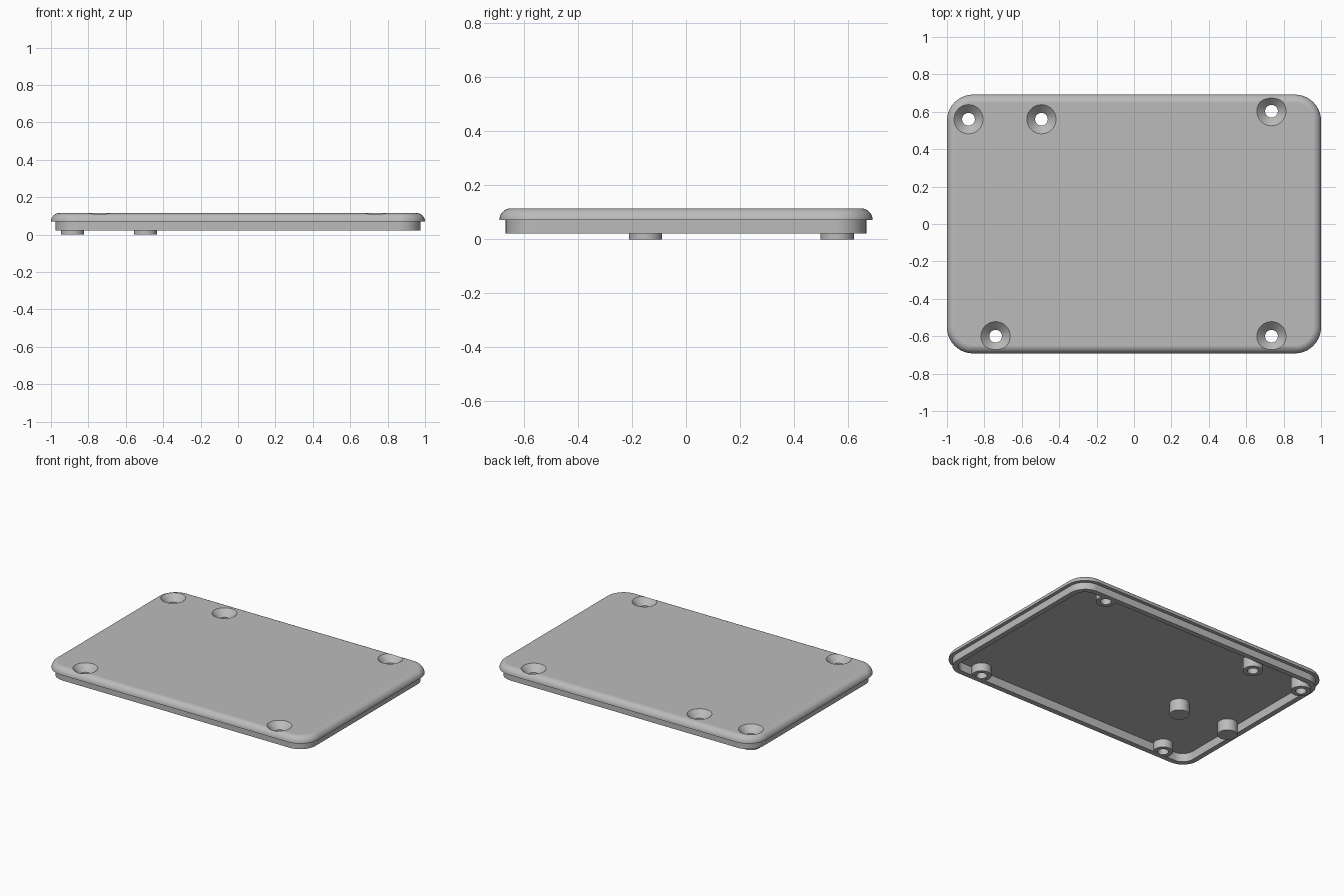
import bpy, bmesh, math

cube = bpy.data.objects.get("Cube")
if cube:
    bpy.data.objects.remove(cube, do_unlink=True)

grey = bpy.data.materials.new("light_grey")
grey.use_nodes = True
grey.diffuse_color = (0.5, 0.5, 0.5, 1)
grey.node_tree.nodes["Principled BSDF"].inputs["Base Color"].default_value = (0.5, 0.5, 0.5, 1)

TOP, LIP, RIM, FLOOR = 0.115, 0.071, 0.022, 0.08
HALF_X, HALF_Y, CORNER = 1.0, 0.692, 0.14
BOSS_R, HOLE_R, SINK_R = 0.062, 0.034, 0.078


def rounded_rect(inset, z, steps=10):
    """Outline of the lid, moved inwards by inset."""
    r = CORNER - inset
    points = []
    for quarter, (sx, sy) in enumerate([(1, 1), (-1, 1), (-1, -1), (1, -1)]):
        for i in range(steps + 1):
            a = (quarter + i / steps) * math.pi / 2
            points.append((sx * (HALF_X - CORNER) + r * math.cos(a),
                           sy * (HALF_Y - CORNER) + r * math.sin(a), z))
    return points


def circle(x, y, r, z, sides=40):
    turn = 2 * math.pi / sides
    return [(x + r * math.cos(i * turn), y + r * math.sin(i * turn), z) for i in range(sides)]


def loft(bm, outlines):
    """Closed skin through a stack of outlines, capped at both ends."""
    rings = [[bm.verts.new(p) for p in outline] for outline in outlines]
    for a, b in zip(rings, rings[1:]):
        for i in range(len(a)):
            j = (i + 1) % len(a)
            bm.faces.new((a[i], a[j], b[j], b[i]))
    bm.faces.new(rings[0][::-1])
    bm.faces.new(rings[-1])


def finish(bm, name):
    bmesh.ops.recalc_face_normals(bm, faces=bm.faces)
    mesh = bpy.data.meshes.new(name)
    bm.to_mesh(mesh)
    bm.free()
    mesh.materials.append(grey)
    obj = bpy.data.objects.new(name, mesh)
    bpy.context.collection.objects.link(obj)
    return obj


def select(obj):
    bpy.ops.object.select_all(action='DESELECT')
    obj.select_set(True)
    bpy.context.view_layer.objects.active = obj


def peg(name, x, y, z_low):
    bm = bmesh.new()
    loft(bm, [circle(x, y, BOSS_R, z_low), circle(x, y, BOSS_R, FLOOR + 0.005)])
    return finish(bm, name)


# Lid: recessed floor, thin rim, overhanging lip and rounded top edge
bm = bmesh.new()
outlines = [rounded_rect(0.06, FLOOR), rounded_rect(0.06, RIM),
            rounded_rect(0.024, RIM), rounded_rect(0.024, LIP)]
radius = TOP - LIP
for i in range(9):
    a = i / 8 * math.pi / 2
    outlines.append(rounded_rect(radius * (1 - math.cos(a)), LIP + radius * math.sin(a)))
loft(bm, outlines)
lid = finish(bm, "lid")

# Screw bosses and solid support pegs underneath
screws = {"front_right": (-0.74, -0.6, RIM + 0.001), "front_left": (0.735, -0.6, RIM + 0.001),
          "back_left": (0.735, 0.603, RIM + 0.001),
          "back_right_outer": (-0.885, 0.56, 0), "back_right_inner": (-0.495, 0.56, 0)}
bosses = [peg(name + "_screw_boss", *place) for name, place in screws.items()]
pegs = [peg("outer_peg", -0.885, -0.15, 0), peg("inner_peg", -0.495, -0.15, 0)]

# Countersunk screw holes
bm = bmesh.new()
for x, y, z in screws.values():
    loft(bm, [circle(x, y, HOLE_R, -0.05), circle(x, y, HOLE_R, LIP),
              circle(x, y, SINK_R + 0.01, TOP + 0.01)])
cutter = finish(bm, "screw_hole_cutter")
cutter.hide_render = True

for obj in [lid] + bosses:
    select(obj)
    cut = obj.modifiers.new("screw_holes", 'BOOLEAN')
    cut.operation = 'DIFFERENCE'
    cut.solver = 'EXACT'
    cut.object = cutter
    bpy.ops.object.modifier_apply(modifier=cut.name)
bpy.data.objects.remove(cutter, do_unlink=True)

# Smooth curves with crisp edges
for obj in [lid] + bosses + pegs:
    select(obj)
    bpy.ops.object.shade_smooth_by_angle(angle=math.radians(30))
    weighted = obj.modifiers.new("flat_faces", 'WEIGHTED_NORMAL')
    weighted.keep_sharp = True
